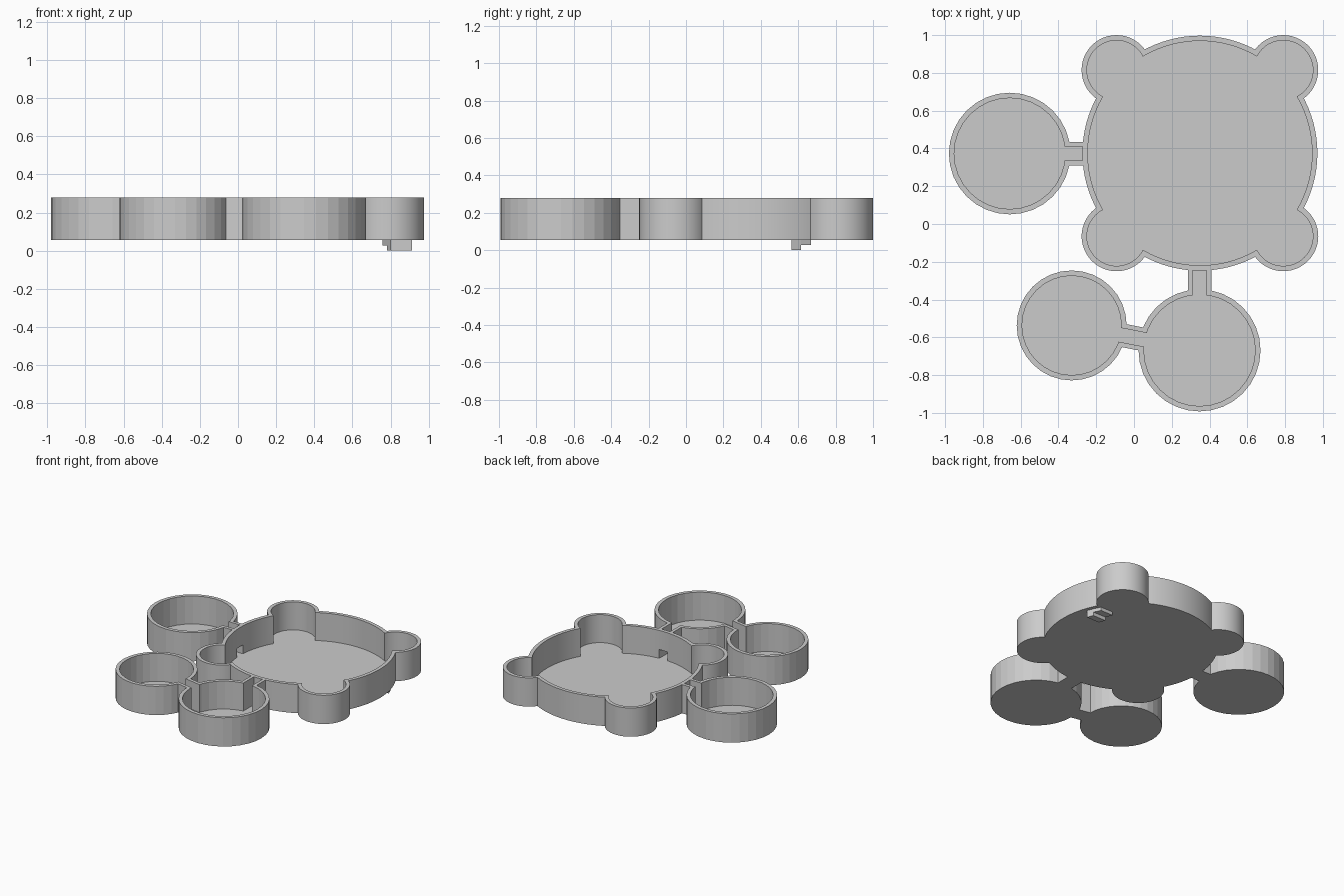
import bpy, bmesh, math
from mathutils import Vector

if "Cube" in bpy.data.objects:
    bpy.data.objects.remove(bpy.data.objects["Cube"])

Z0, Z1, FLOOR, WALL = 0.055, 0.28, 0.061, 0.028
DOOR_TOP = 0.13


def prism(name, pts, z0, z1):
    bm = bmesh.new()
    f = bm.faces.new([bm.verts.new((x, y, z0)) for x, y in pts])
    ext = bmesh.ops.extrude_face_region(bm, geom=[f])
    for v in ext["geom"]:
        if isinstance(v, bmesh.types.BMVert):
            v.co.z = z1
    bmesh.ops.recalc_face_normals(bm, faces=bm.faces)
    me = bpy.data.meshes.new(name)
    bm.to_mesh(me)
    bm.free()
    ob = bpy.data.objects.new(name, me)
    bpy.context.collection.objects.link(ob)
    return ob


def circle(x, y, r, n):
    return [(x + r * math.cos(2 * math.pi * i / n),
             y + r * math.sin(2 * math.pi * i / n)) for i in range(n)]


def strip(a, b, width):
    a, b = Vector(a), Vector(b)
    d = (b - a).normalized()
    s = Vector((-d.y, d.x)) * width / 2
    return [tuple(p) for p in (a + s, a - s, b - s, b + s)]


def combine(ob, pts, z0, z1, op):
    cutter = prism("cutter", pts, z0, z1)
    cutter.hide_render = True
    m = ob.modifiers.new("bool", 'BOOLEAN')
    m.operation, m.object, m.solver = op, cutter, 'EXACT'
    bpy.context.view_layer.objects.active = ob
    bpy.ops.object.modifier_apply(modifier=m.name)
    bpy.data.objects.remove(cutter)


def tray(name, outer, inner, doors=()):
    """Union of outlines, hollowed by the inner outlines."""
    ob = prism(name, outer[0], Z0, Z1)
    for p in outer[1:]:
        combine(ob, p, Z0, Z1, 'UNION')
    for p in inner:
        combine(ob, p, FLOOR, Z1 + 0.1, 'DIFFERENCE')
    for p in doors:
        combine(ob, p, FLOOR, DOOR_TOP, 'DIFFERENCE')
    bpy.ops.object.select_all(action='DESELECT')
    ob.select_set(True)
    bpy.context.view_layer.objects.active = ob
    return ob


CX, CY = 0.349, 0.375
PASS_OUT, PASS_IN = 0.124, 0.074

# main hall: large circle with four corner towers and two low doorways
parts = [(CX, CY, 0.622, 96)] + [(CX + sx * 0.4415, CY + sy * 0.44, 0.185, 48)
                                 for sx in (-1, 1) for sy in (-1, 1)]
tray("main_hall",
     [circle(*p) for p in parts],
     [circle(x, y, r - WALL, n) for x, y, r, n in parts],
     [strip((-0.35, 0.373), (-0.15, 0.373), PASS_IN),
      strip((CX, -0.35), (CX, -0.15), PASS_IN)])
bpy.ops.object.shade_smooth_by_angle(angle=math.radians(30))

# left round room with its passage to the hall
L = (-0.658, 0.373)
tray("left_room",
     [circle(*L, 0.322, 32), strip(L, (-0.268, L[1]), PASS_OUT)],
     [circle(*L, 0.322 - WALL, 32), strip(L, (-0.25, L[1]), PASS_IN)])

# front pair of round rooms, joined by a passage and linked to the hall
D, C = (0.347, -0.669), (-0.33, -0.537)
tray("front_rooms",
     [circle(*D, 0.323, 32), circle(*C, 0.291, 32),
      strip(D, (D[0], -0.24), PASS_OUT), strip(C, D, PASS_OUT)],
     [circle(*D, 0.323 - WALL, 32), circle(*C, 0.291 - WALL, 32),
      strip(D, (D[0], -0.2), PASS_IN), strip(C, D, PASS_IN)])

# two skewed steps under the hall floor
for name, ya, yb, zb in (("lower_step", 0.565, 0.615, 0.0),
                         ("upper_step", 0.615, 0.668, 0.028)):
    left = lambda y: 0.80 - (y - 0.565) * 0.4
    right = lambda y: CX + math.sqrt(0.594 ** 2 - (y - CY) ** 2)
    prism(name, [(left(ya), ya), (right(ya), ya),
                 (right(yb), yb), (left(yb), yb)], zb, 0.058)
